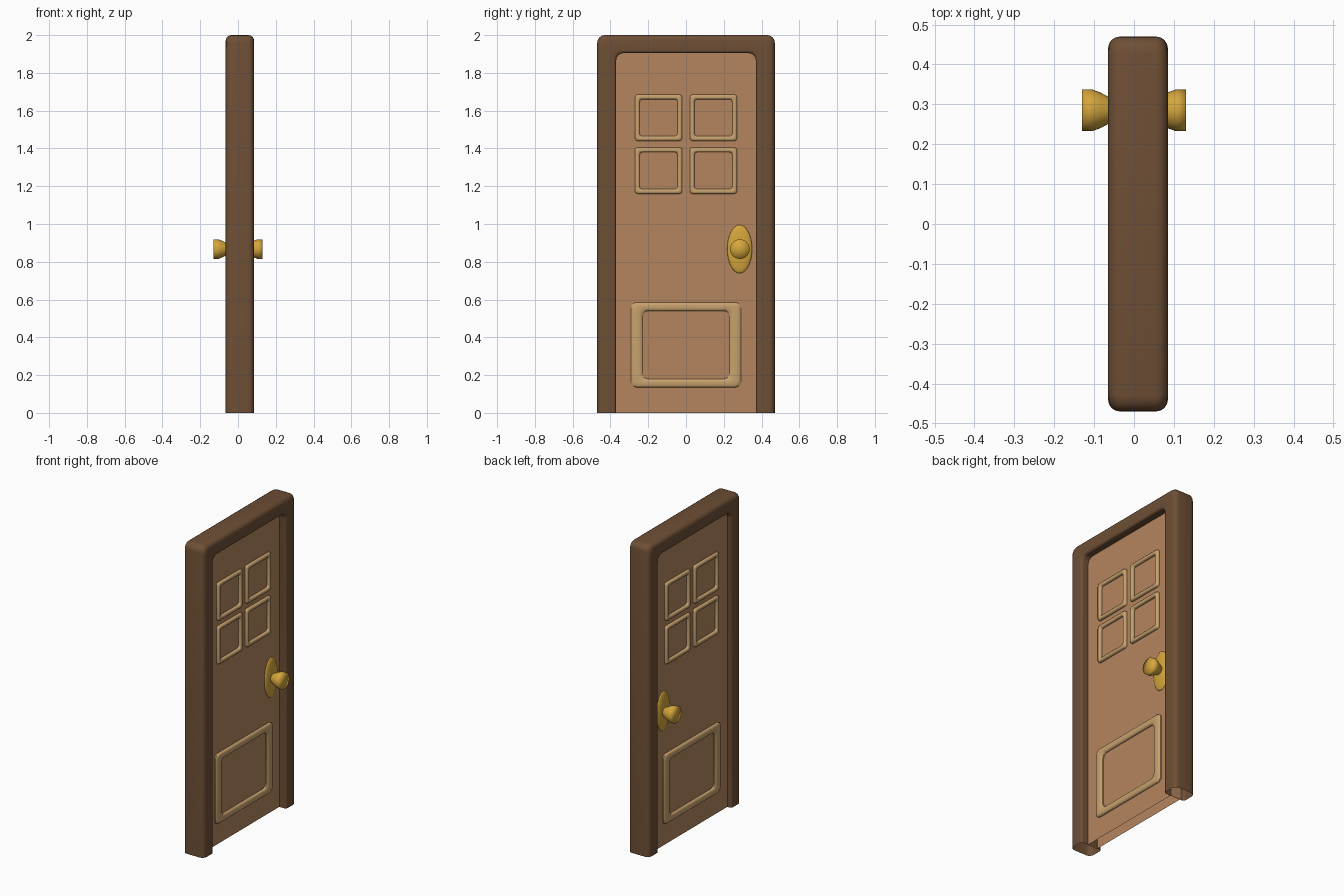
import bpy, bmesh, math

if "Cube" in bpy.data.objects:
    bpy.data.objects.remove(bpy.data.objects["Cube"])

def material(name, rgb):
    m = bpy.data.materials.new(name)
    m.diffuse_color = (*rgb, 1)
    m.use_nodes = True
    m.node_tree.nodes["Principled BSDF"].inputs["Base Color"].default_value = m.diffuse_color
    return m

FRAME = material("dark_wood", (0.156, 0.078, 0.036))
DOOR = material("door_wood", (0.456, 0.235, 0.114))
TRIM = material("light_wood", (0.578, 0.361, 0.156))
BRASS = material("brass", (0.66, 0.38, 0.045))

def skin(name, loops, mat, close_loops, close_rows, angle=40):
    """Bridge equal-length point loops with quads."""
    bm = bmesh.new()
    rows = [[bm.verts.new(p) for p in loop] for loop in loops]
    n, m = len(rows), len(rows[0])
    for i in range(n if close_rows else n - 1):
        a, b = rows[i], rows[(i + 1) % n]
        for j in range(m if close_loops else m - 1):
            k = (j + 1) % m
            bm.faces.new((a[j], a[k], b[k], b[j]))
    return finish(name, bm, mat, angle)

def finish(name, bm, mat, angle=40):
    bmesh.ops.recalc_face_normals(bm, faces=bm.faces)
    me = bpy.data.meshes.new(name)
    bm.to_mesh(me)
    bm.free()
    ob = bpy.data.objects.new(name, me)
    bpy.context.collection.objects.link(ob)
    me.materials.append(mat)
    bpy.ops.object.select_all(action='DESELECT')
    ob.select_set(True)
    bpy.context.view_layer.objects.active = ob
    bpy.ops.object.shade_smooth_by_angle(angle=math.radians(angle))
    return ob

def arc(cy, cz, r, start, steps=4):
    return [(cy + r * math.cos(math.radians(start + 90 * i / steps)),
             cz + r * math.sin(math.radians(start + 90 * i / steps))) for i in range(steps + 1)]

def round_rect(y0, y1, z0, z1, r):
    return (arc(y1 - r, z1 - r, r, 0) + arc(y0 + r, z1 - r, r, 90)
            + arc(y0 + r, z0 + r, r, 180) + arc(y1 - r, z0 + r, r, 270))

# Frame: rounded hollow section swept up, over and down, open at the floor
section = (arc(0.070, 0.055, 0.030, 0) + arc(0.015, -0.05 + 0.12, 0.015, 90)
           + arc(0.015, -0.05, 0.015, 180) + arc(0.070, -0.035, 0.030, 270))
loops = []
for u, x in section:
    w, top, r = 0.37 + u, 1.905 + u * 0.95, 0.04
    path = [(w, 0)] + arc(w - r, top - r, r, 0) + arc(-w + r, top - r, r, 90) + [(-w, 0)]
    loops.append([(x, y, z) for y, z in path])
skin("door_frame", loops, FRAME, False, True)

# Door slab: thin box, open underneath
bm = bmesh.new()
bmesh.ops.create_cube(bm, size=1)
for v in bm.verts:
    v.co = (v.co.x * 0.07, v.co.y * 0.75, (v.co.z + 0.5) * 1.915)
bm.faces.ensure_lookup_table()
bmesh.ops.delete(bm, geom=[f for f in bm.faces if f.normal.z < -0.5], context='FACES_ONLY')
finish("door_slab", bm, DOOR)

# Raised mouldings: (name, outer y0 y1 z0 z1, side width, top width, corner radius)
mouldings = [("lower_panel_moulding", -0.29, 0.29, 0.135, 0.585, 0.06, 0.045, 0.03)]
for row, z0 in (("bottom", 1.16), ("top", 1.44)):
    for col, y0 in (("left", -0.27), ("right", 0.02)):
        mouldings.append((f"small_panel_{row}_{col}", y0, y0 + 0.25, z0, z0 + 0.245,
                          0.025, 0.025, 0.015))
lip = [(0, 0), (0, 0.008), (0.12, 0.014), (0.3, 0.017), (0.7, 0.017), (0.88, 0.014), (1, 0.008), (1, 0)]

for side, s in (("front", 1), ("rear", -1)):
    for name, y0, y1, z0, z1, a, b, r in mouldings:
        loops = [[(s * (0.035 + h), y, z) for y, z in
                  round_rect(y0 + a * t, y1 - a * t, z0 + b * t, z1 - b * t, r)] for t, h in lip]
        skin(f"{name}_{side}", loops, TRIM, True, False, 50)

    # Oval knob plate
    bm = bmesh.new()
    bmesh.ops.create_uvsphere(bm, u_segments=32, v_segments=16, radius=1)
    for v in bm.verts:
        v.co = (s * 0.035 + v.co.x * 0.018, 0.284 + v.co.y * 0.066, 0.867 + v.co.z * 0.128)
    finish(f"knob_plate_{side}", bm, BRASS)

    # Flared knob with flat end
    profile = [(0.035, 0.024), (0.05, 0.027), (0.066, 0.035), (0.085, 0.045),
               (0.104, 0.052), (0.13, 0.052), (0.13, 0.0005)]
    loops = [[(s * x, 0.285 + r * math.cos(math.tau * i / 32), 0.867 + r * math.sin(math.tau * i / 32))
              for i in range(32)] for x, r in profile]
    skin(f"knob_{side}", loops, BRASS, True, False, 100)
